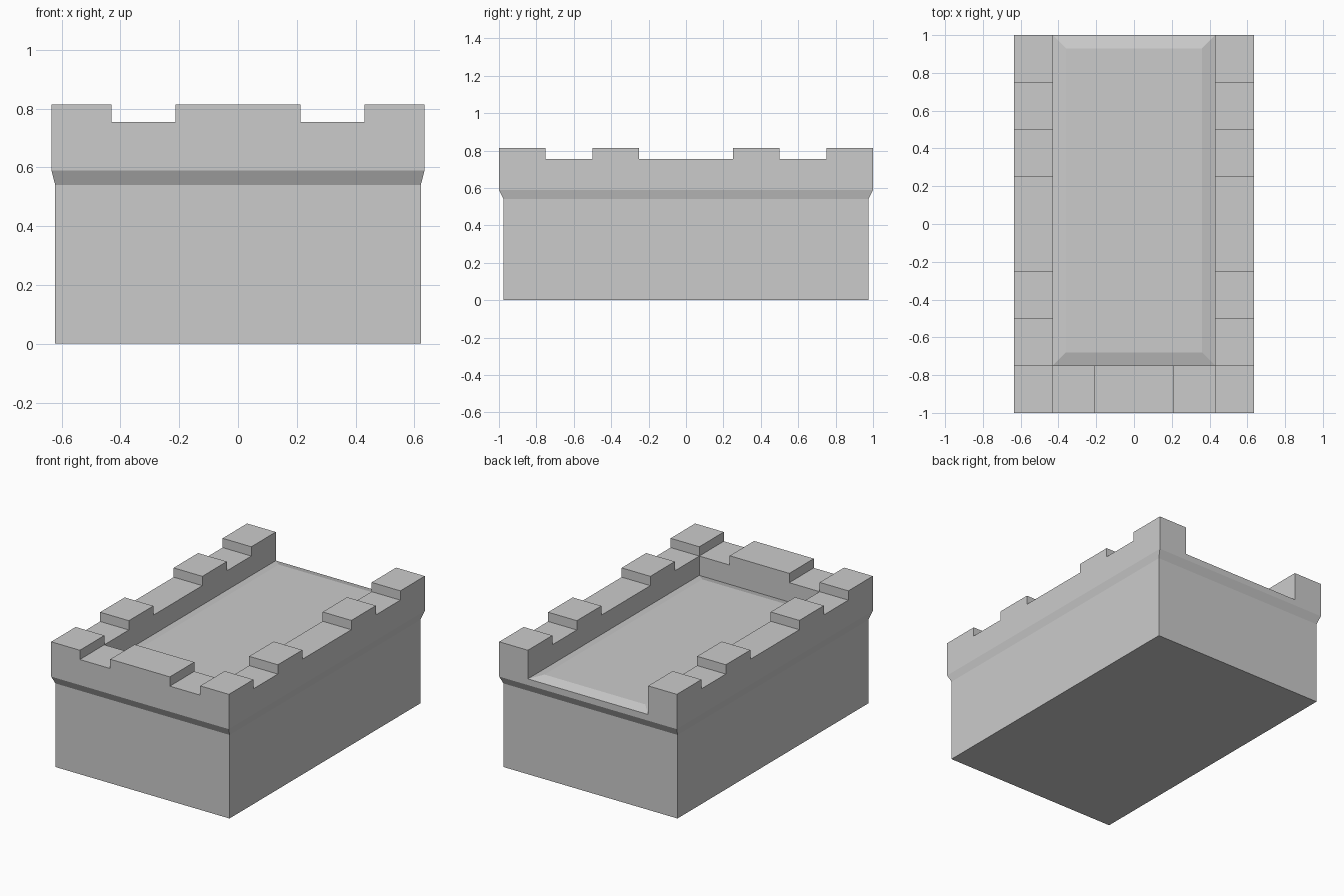
import bpy
import bmesh

WALL_BASE, FLOOR_EDGE, FLOOR_TOP = 0.59, 0.63, 0.65
LOW, HIGH = 0.755, 0.815
OUT_X, OUT_Y = 0.635, 1.0
IN_X, IN_Y = 0.43, -0.75

cube = bpy.data.objects.get("Cube")
if cube:
    bpy.data.objects.remove(cube)

stone = bpy.data.materials.new("grey stone")
stone.use_nodes = True
stone.diffuse_color = (0.6, 0.6, 0.6, 1)
stone.node_tree.nodes["Principled BSDF"].inputs["Base Color"].default_value = (0.6, 0.6, 0.6, 1)


def finish(name, bm):
    bmesh.ops.recalc_face_normals(bm, faces=bm.faces)
    mesh = bpy.data.meshes.new(name)
    bm.to_mesh(mesh)
    bm.free()
    mesh.materials.append(stone)
    obj = bpy.data.objects.new(name, mesh)
    bpy.context.collection.objects.link(obj)
    return obj


def loft(name, levels):
    """Stack rectangles (x half-width, y min, y max, z) into a closed solid."""
    bm = bmesh.new()
    rings = [[bm.verts.new(p) for p in ((-x, y0, z), (x, y0, z), (x, y1, z), (-x, y1, z))]
             for x, y0, y1, z in levels]
    for a, b in zip(rings, rings[1:]):
        for i in range(4):
            j = (i + 1) % 4
            bm.faces.new((a[i], a[j], b[j], b[i]))
    bm.faces.new(rings[0])
    bm.faces.new(rings[-1])
    return finish(name, bm)


def battlement(name, stops, heights, place, thickness):
    """Extrude a stepped outline; place maps (along, z) to a point."""
    outline = [(stops[0], WALL_BASE)]
    for start, end, z in zip(stops, stops[1:], heights):
        outline += [(start, z), (end, z)]
    outline.append((stops[-1], WALL_BASE))
    bm = bmesh.new()
    face = bm.faces.new([bm.verts.new(place(s, z)) for s, z in outline])
    grown = bmesh.ops.extrude_face_region(bm, geom=[face])["geom"]
    moved = [g for g in grown if isinstance(g, bmesh.types.BMVert)]
    bmesh.ops.translate(bm, verts=moved, vec=thickness)
    return finish(name, bm)


# Solid body with the flared cornice
loft("tower_body", [(0.622, -0.975, 0.975, 0), (0.622, -0.975, 0.975, 0.54),
                    (OUT_X, -OUT_Y, OUT_Y, WALL_BASE)])

# Raised floor with chamfered rim, open at the back
loft("roof_floor", [(IN_X, IN_Y, OUT_Y, WALL_BASE), (IN_X, IN_Y, OUT_Y, FLOOR_EDGE),
                    (IN_X - 0.07, IN_Y + 0.07, OUT_Y - 0.07, FLOOR_TOP)])

# Side battlements, mirrored
side_stops = [-1, -0.75, -0.5, -0.25, 0.25, 0.5, 0.75, 1]
side_heights = [HIGH, LOW, HIGH, LOW, HIGH, LOW, HIGH]
for name, side in (("left_battlement", 1), ("right_battlement", -1)):
    battlement(name, side_stops, side_heights,
               lambda s, z: (side * IN_X, s, z), (side * (OUT_X - IN_X), 0, 0))

# Front battlement between the corner merlons
battlement("front_battlement", [-IN_X, -0.213, 0.213, IN_X], [LOW, HIGH, LOW],
           lambda s, z: (s, -OUT_Y, z), (0, OUT_Y + IN_Y, 0))
